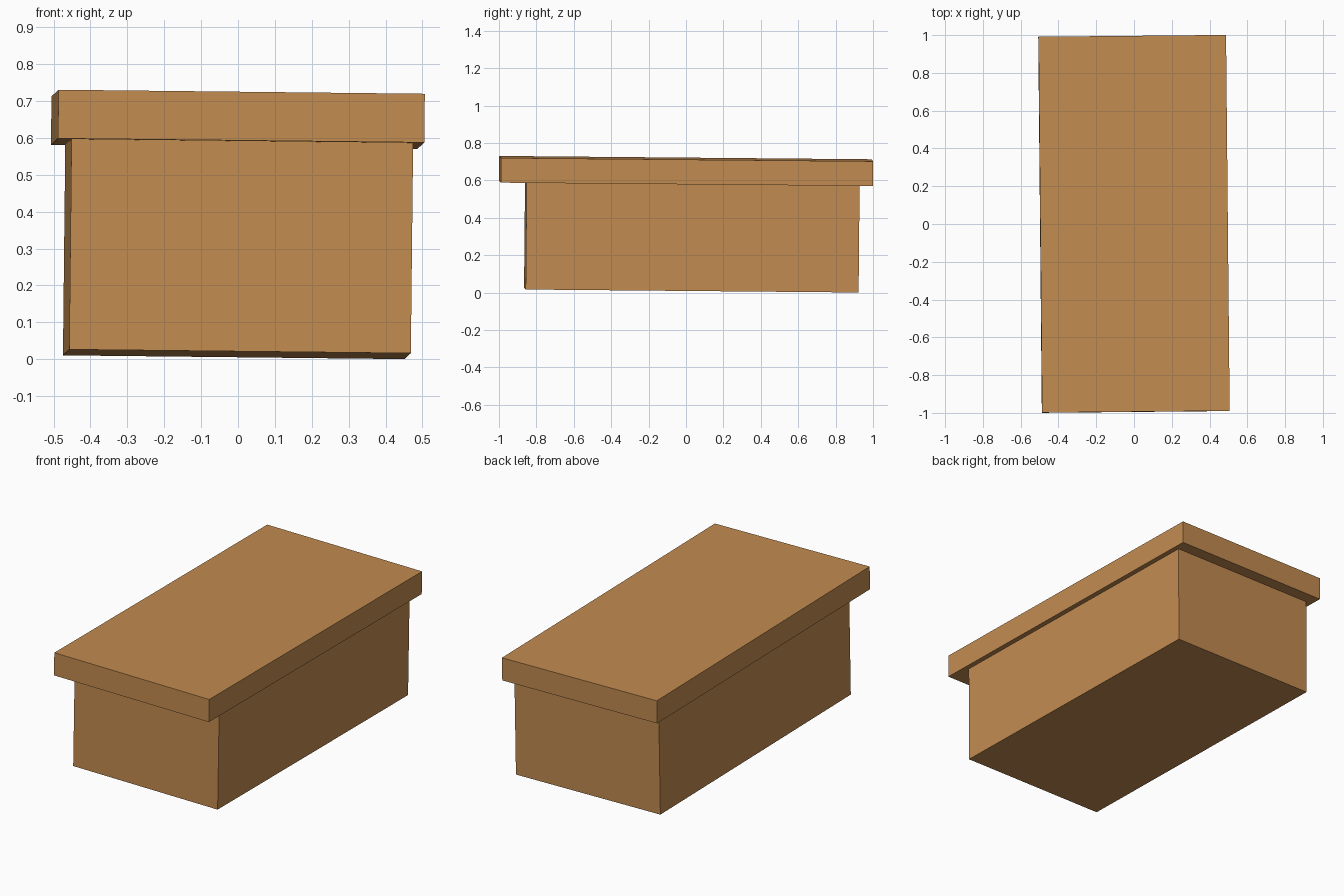
import bpy
from mathutils import Euler, Vector

if "Cube" in bpy.data.objects:
    bpy.data.objects.remove(bpy.data.objects["Cube"])

# Whole crate leans very slightly, as if hand placed
tilt = Euler((-0.009, 0.011, 0.0095))

wood = bpy.data.materials.new("wood")
wood.diffuse_color = (0.54, 0.26, 0.08, 1)
wood.use_nodes = True
wood.node_tree.nodes["Principled BSDF"].inputs["Base Color"].default_value = wood.diffuse_color


def box(name, size, base):
    """Box whose tilted bottom face is centred on base."""
    up = tilt.to_matrix() @ Vector((0, 0, size[2] / 2))
    bpy.ops.mesh.primitive_cube_add(size=1, location=Vector(base) + up, rotation=tilt)
    ob = bpy.context.object
    ob.name = name
    ob.scale = size
    ob.data.materials.append(wood)
    return ob


# Main box body
box("box_body", (0.926, 1.78, 0.571), (-0.003, 0.0285, 0.0134))

# Overhanging flat lid
box("lid", (0.993, 1.99, 0.132), (-0.001, 0, 0.584))
